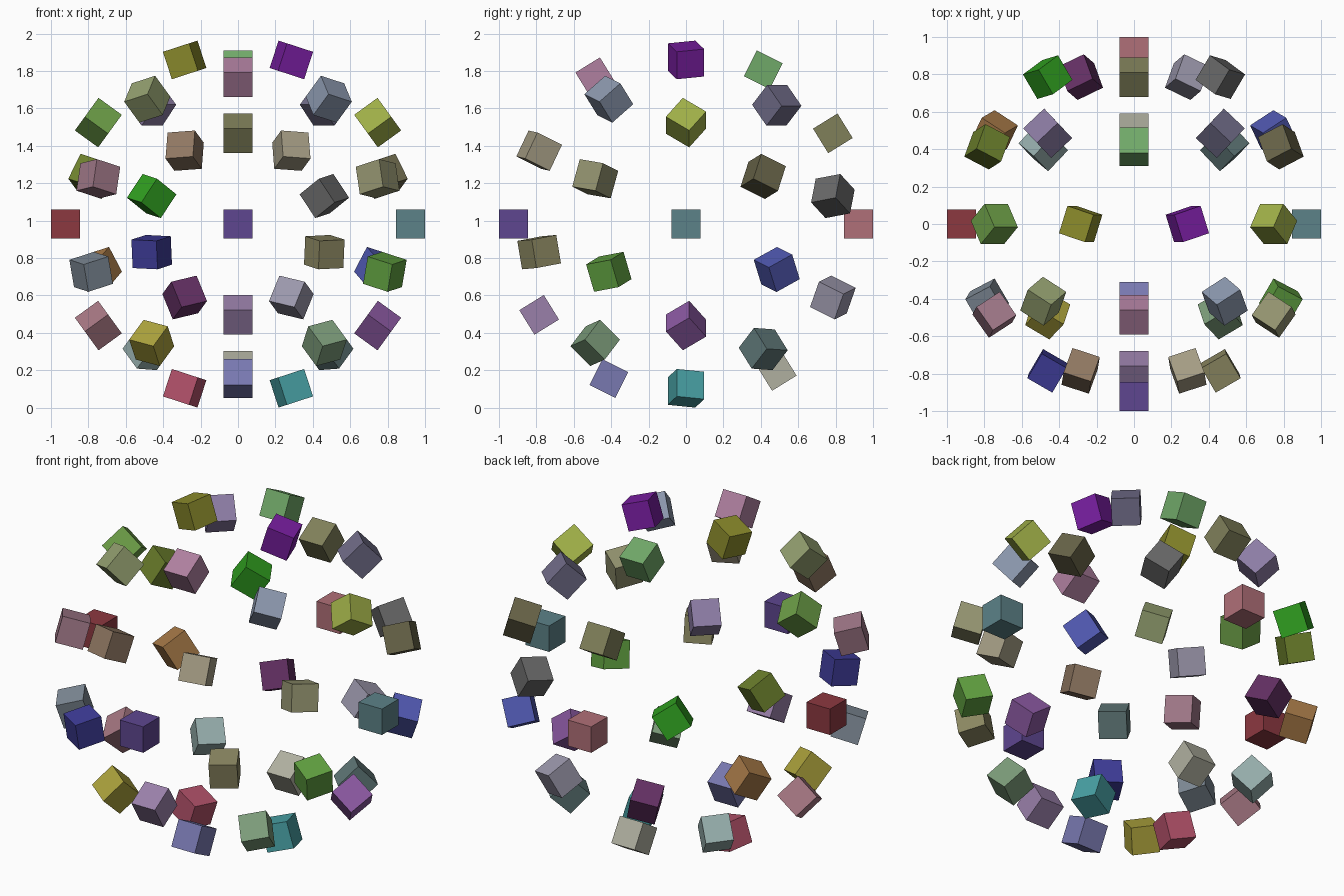
import bpy
from math import sin, cos, radians
from mathutils import Vector

if "Cube" in bpy.data.objects:
    bpy.data.objects.remove(bpy.data.objects["Cube"])

R, SIZE, CZ = 0.923, 0.154, 0.981   # shell radius, cube edge, shell centre height

# Rings around the y axis: (angle from the front pole, first angle from straight up,
# colours going clockwise as seen from the front)
RINGS = [
    (0, 0, "5e4690"),
    (31.717, 36, "a49c84 8c8862 9a80aa 3e3c98 907862"),
    (63.435, 36, "8c98ae 60a040 7878b0 808c98 94a070"),
    (58.283, 0, "b080a0 949470 7c9c7a aca23c a07888"),
    (90, 18, "781ea0 a0b048 5c8288 8a58a0 48a0a4 b05068 a87884 8c3840 6ea048 8c8c2c"),
    (121.717, 36, "706c88 5058b0 b0b0a0 a87a48 8c7ca4"),
    (116.565, 0, "70a868 686448 607878 94acaa 6c802c"),
    (148.283, 0, "80805a 686868 9c98ac 643064 30a020"),
    (180, 0, "b07078"),
]


def linear(hex_colour):
    channels = [int(hex_colour[i:i + 2], 16) / 255 for i in (0, 2, 4)]
    return [((c + 0.055) / 1.055) ** 2.4 for c in channels] + [1]


def add_cube(name, normal, colour):
    bpy.ops.mesh.primitive_cube_add(size=SIZE, location=normal * R + Vector((0, 0, CZ)))
    cube = bpy.context.object
    cube.name = name
    # turn the front face outward by the shortest arc
    if abs(normal.y) < 0.999:
        cube.rotation_mode = 'QUATERNION'
        cube.rotation_quaternion = Vector((0, -1, 0)).rotation_difference(normal)
    mat = bpy.data.materials.new(name + "_colour")
    mat.diffuse_color = linear(colour)
    mat.use_nodes = True
    mat.node_tree.nodes["Principled BSDF"].inputs["Base Color"].default_value = mat.diffuse_color
    cube.data.materials.append(mat)


# Cubes on every vertex of a once-subdivided icosahedron
for r, (polar, start, colours) in enumerate(RINGS):
    colours = colours.split()
    for i, colour in enumerate(colours):
        t, a = radians(polar), radians(start + 360 * i / len(colours))
        normal = Vector((sin(t) * sin(a), -cos(t), sin(t) * cos(a)))
        add_cube(f"cube_ring{r}_{i}", normal, colour)
